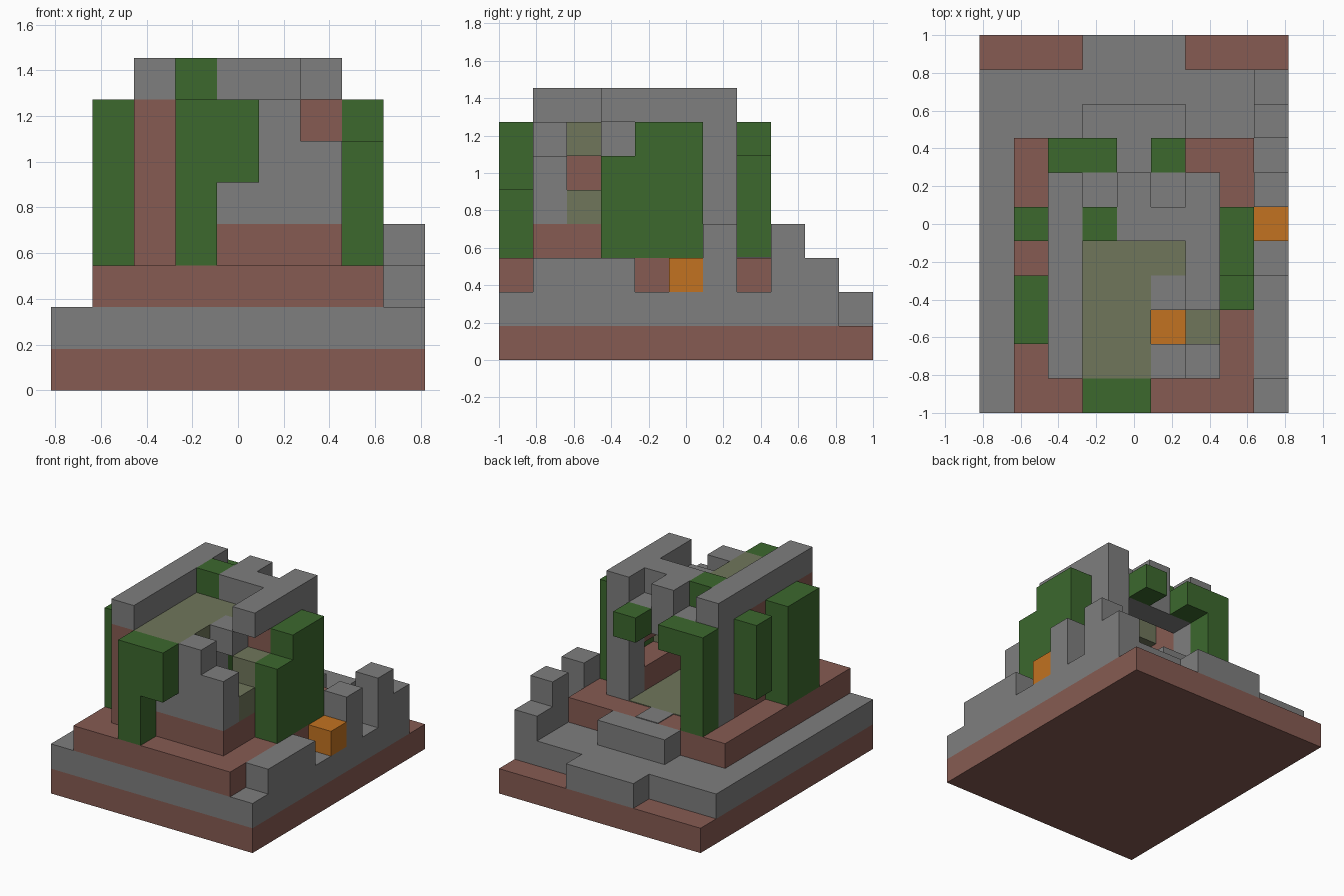
import bpy
import bmesh
from mathutils import Matrix, Vector

if "Cube" in bpy.data.objects:
    bpy.data.objects.remove(bpy.data.objects["Cube"], do_unlink=True)

CELL = 2 / 11          # edge of one block
ORIGIN = Vector((4.5, 5.5, 0))


def material(name, r, g, b):
    m = bpy.data.materials.new(name)
    m.use_nodes = True
    m.diffuse_color = (r, g, b, 1)
    bsdf = next(n for n in m.node_tree.nodes if n.type == "BSDF_PRINCIPLED")
    bsdf.inputs["Base Color"].default_value = (r, g, b, 1)
    return m


STONE = material("grey stone", 0.21, 0.21, 0.21)
BRICK = material("brown brick", 0.24, 0.105, 0.085)
LEAF = material("green leaves", 0.045, 0.14, 0.027)
LAMP = material("orange lamp", 0.54, 0.17, 0.015)
MOSS = material("mossy olive", 0.16, 0.18, 0.105)


def blocks(name, mat, *boxes):
    """Each box is two opposite corners, (x, y, z) to (x, y, z), in block units."""
    bm = bmesh.new()
    for lo, hi in boxes:
        lo, hi = Vector(lo) - ORIGIN, Vector(hi) - ORIGIN
        place = Matrix.Translation((lo + hi) / 2 * CELL) @ Matrix.Diagonal((*((hi - lo) * CELL), 1))
        bmesh.ops.create_cube(bm, size=1, matrix=place)
    mesh = bpy.data.meshes.new(name)
    bm.to_mesh(mesh)
    bm.free()
    mesh.materials.append(mat)
    obj = bpy.data.objects.new(name, mesh)
    bpy.context.collection.objects.link(obj)


# Stepped base
blocks("ground_slab", BRICK, ((0, 0, 0), (9, 11, 1)))
blocks("terrace", STONE, ((0, 0, 1), (9, 10, 2)), ((3, 10, 1), (6, 11, 2)))
blocks("house_plinth", BRICK, ((1, 0, 2), (8, 8, 3)))
blocks("back_step", STONE, ((3, 8, 2), (6, 9, 3)))

# Broken fence along the side, with a lamp in it
blocks("fence", STONE,
       ((8, 1, 2), (9, 4, 3)), ((8, 6, 2), (9, 7, 4)),
       ((8, 8, 2), (9, 9, 4)), ((8, 9, 2), (9, 10, 3)))
blocks("fence_lamp", LAMP, ((8, 5, 2), (9, 6, 3)))

# Floor inside and the path through the back door
blocks("inner_floor", MOSS, ((3, 2, 3), (6, 7, 3.03)))
blocks("door_path", STONE, ((4, 7, 3), (5, 8, 3.03)))
blocks("floor_lamp", LAMP, ((5, 2, 3), (6, 3, 4)))

# Walls
blocks("right_wall", BRICK, ((2, 1, 3), (3, 6, 7)))
blocks("front_wall_foot", BRICK, ((3, 1, 3), (7, 2, 4)))
blocks("front_wall", STONE,
       ((3, 1, 4), (5, 2, 6)), ((5, 1, 4), (6, 2, 7)), ((6, 1, 4), (7, 2, 6)))
blocks("left_wall", BRICK, ((6, 2, 3), (7, 6, 4)), ((6, 4, 5), (7, 6, 7)))
blocks("left_window", MOSS, ((6, 2, 4), (7, 3, 5)), ((6, 3, 4), (7, 4, 6)))
blocks("back_posts", STONE, *[((x, 6, 3), (x + 1, 7, 7)) for x in (2, 6)])
blocks("back_lintel", STONE, ((3, 6, 6), (6, 7, 7)))

# Roof
blocks("roof_panel", MOSS, ((3, 1, 6), (5, 5, 7)), ((5, 4, 6), (6, 5, 7)))
blocks("roof_stone", STONE, ((5, 3, 6), (6, 4, 7)))
blocks("roof_beams", STONE,
       ((2, 1, 7), (3, 7, 8)), ((6, 3, 7), (7, 7, 8)),
       ((4, 5, 7), (6, 6, 8)), ((4, 6, 7), (5, 7, 8)))
blocks("roof_leaves", LEAF, ((3, 5, 7), (4, 6, 8)))

# Climbing plants on each side
blocks("front_vine", LEAF, ((3, 0, 3), (4, 1, 7)), ((4, 0, 5), (5, 1, 7)))
blocks("back_vine", LEAF,
       ((2, 7, 3), (3, 8, 7)), ((3, 7, 6), (4, 8, 7)), ((5, 7, 6), (6, 8, 7)))
blocks("right_vine", LEAF, ((1, 2, 3), (2, 4, 7)), ((1, 5, 4), (2, 6, 7)))
blocks("left_vine", LEAF, ((7, 3, 3), (8, 4, 6)), ((7, 4, 3), (8, 6, 7)))
